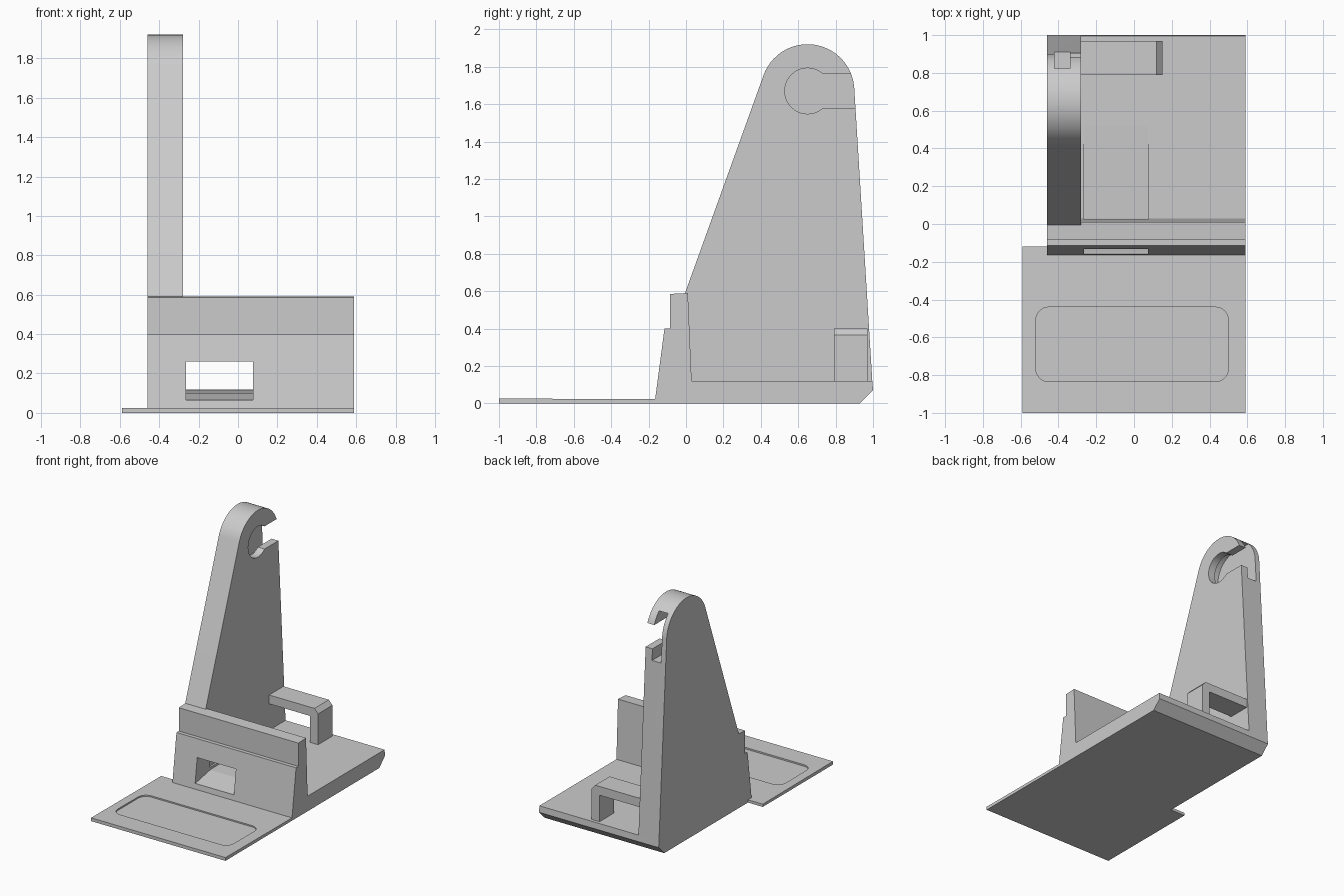
import bpy, bmesh, math

cube = bpy.data.objects.get("Cube")
if cube:
    bpy.data.objects.remove(cube, do_unlink=True)

grey = bpy.data.materials.new("light_grey")
grey.use_nodes = True
colour = (0.6, 0.6, 0.6, 1)
grey.diffuse_color = colour
next(n for n in grey.node_tree.nodes
     if n.type == 'BSDF_PRINCIPLED').inputs["Base Color"].default_value = colour


def prism(name, profile, lo, hi, axis='X'):
    """Extrude a closed profile between lo and hi along X (y,z), Y (x,z) or Z (x,y)."""
    place = {'X': lambda a, b, t: (t, a, b),
             'Y': lambda a, b, t: (a, t, b),
             'Z': lambda a, b, t: (a, b, t)}[axis]
    bm = bmesh.new()
    face = bm.faces.new([bm.verts.new(place(a, b, lo)) for a, b in profile])
    new = bmesh.ops.extrude_face_region(bm, geom=[face])["geom"]
    bmesh.ops.translate(bm, vec=place(0, 0, hi - lo),
                        verts=[v for v in new if isinstance(v, bmesh.types.BMVert)])
    bmesh.ops.recalc_face_normals(bm, faces=bm.faces[:])
    mesh = bpy.data.meshes.new(name)
    bm.to_mesh(mesh)
    bm.free()
    mesh.materials.append(grey)
    ob = bpy.data.objects.new(name, mesh)
    bpy.context.collection.objects.link(ob)
    return ob


def cut(target, cutter):
    """Subtract the cutter for good, then discard it."""
    cutter.hide_render = True
    mod = target.modifiers.new("cut", 'BOOLEAN')
    mod.operation = 'DIFFERENCE'
    mod.solver = 'EXACT'
    mod.object = cutter
    bpy.context.view_layer.objects.active = target
    bpy.ops.object.modifier_apply(modifier=mod.name)
    bpy.data.objects.remove(cutter, do_unlink=True)


def arc(cx, cy, r, start, end, steps):
    return [(cx + r * math.cos(math.radians(start + (end - start) * i / steps)),
             cy + r * math.sin(math.radians(start + (end - start) * i / steps)))
            for i in range(steps + 1)]


def smooth(ob):
    bpy.ops.object.select_all(action='DESELECT')
    ob.select_set(True)
    bpy.context.view_layer.objects.active = ob
    bpy.ops.object.shade_smooth_by_angle(angle=math.radians(30))


LEFT, RIGHT = -0.46, 0.59   # body sides
INNER = -0.28               # inner face of the tower

# Base slab with the stepped front wall
base = prism("base_and_front_wall",
             [(-0.12, 0), (0.93, 0), (1.0, 0.07), (0.996, 0.12), (0.03, 0.12),
              (0.01, 0.59), (-0.085, 0.585), (-0.085, 0.4), (-0.115, 0.4),
              (-0.165, 0.022), (-0.12, 0.022)], LEFT, RIGHT)

# Window through the wall, with a ramp running into the slab
cut(base, prism("window_cutter",
                [(-0.3, 0.065), (-0.15, 0.065), (0.03, 0.1), (0.52, 0.115),
                 (0.52, 0.26), (-0.3, 0.26)], -0.265, 0.075))

# Thin front plate with a shallow rounded tray
plate = prism("front_plate", [(-1, 0), (-0.12, 0), (-0.12, 0.022), (-1, 0.026)],
              -0.59, RIGHT)
r, x0, x1, y0, y1 = 0.07, -0.52, 0.50, -0.835, -0.44
tray = (arc(x1 - r, y1 - r, r, 0, 90, 8) + arc(x0 + r, y1 - r, r, 90, 180, 8)
        + arc(x0 + r, y0 + r, r, 180, 270, 8) + arc(x1 - r, y0 + r, r, 270, 360, 8))
cut(plate, prism("tray_cutter", tray, 0.013, 0.1, 'Z'))

# Tapered tower with a rounded top
CY, CZ = 0.65, 1.67
tower = prism("tower",
              [(-0.005, 0.59), (0.01, 0.59), (0.03, 0.12), (0.996, 0.12)]
              + arc(CY, CZ, 0.25, 3.5, 160, 40), LEFT, INNER)


# Keyhole slot open to the back, wider inside than at the mouth
def keyhole(radius, half):
    a = math.degrees(math.asin(half / radius))
    return (arc(CY, CZ, radius, a, 360 - a, 40)
            + [(1.2, CZ - half), (1.2, CZ + half)])


cut(tower, prism("keyhole_mouth_cutter", keyhole(0.122, 0.09), -0.35, -0.2))
cut(tower, prism("keyhole_pocket_cutter", keyhole(0.18, 0.18), -0.42, -0.34))

# Bracket loop at the back, with a chamfered outer corner
prism("rear_bracket",
      [(INNER, 0.33), (0.08, 0.33), (0.08, 0.12), (0.15, 0.12), (0.15, 0.365),
       (0.118, 0.4), (INNER, 0.4)], 0.79, 0.97, 'Y')

for ob in (plate, tower):
    smooth(ob)
